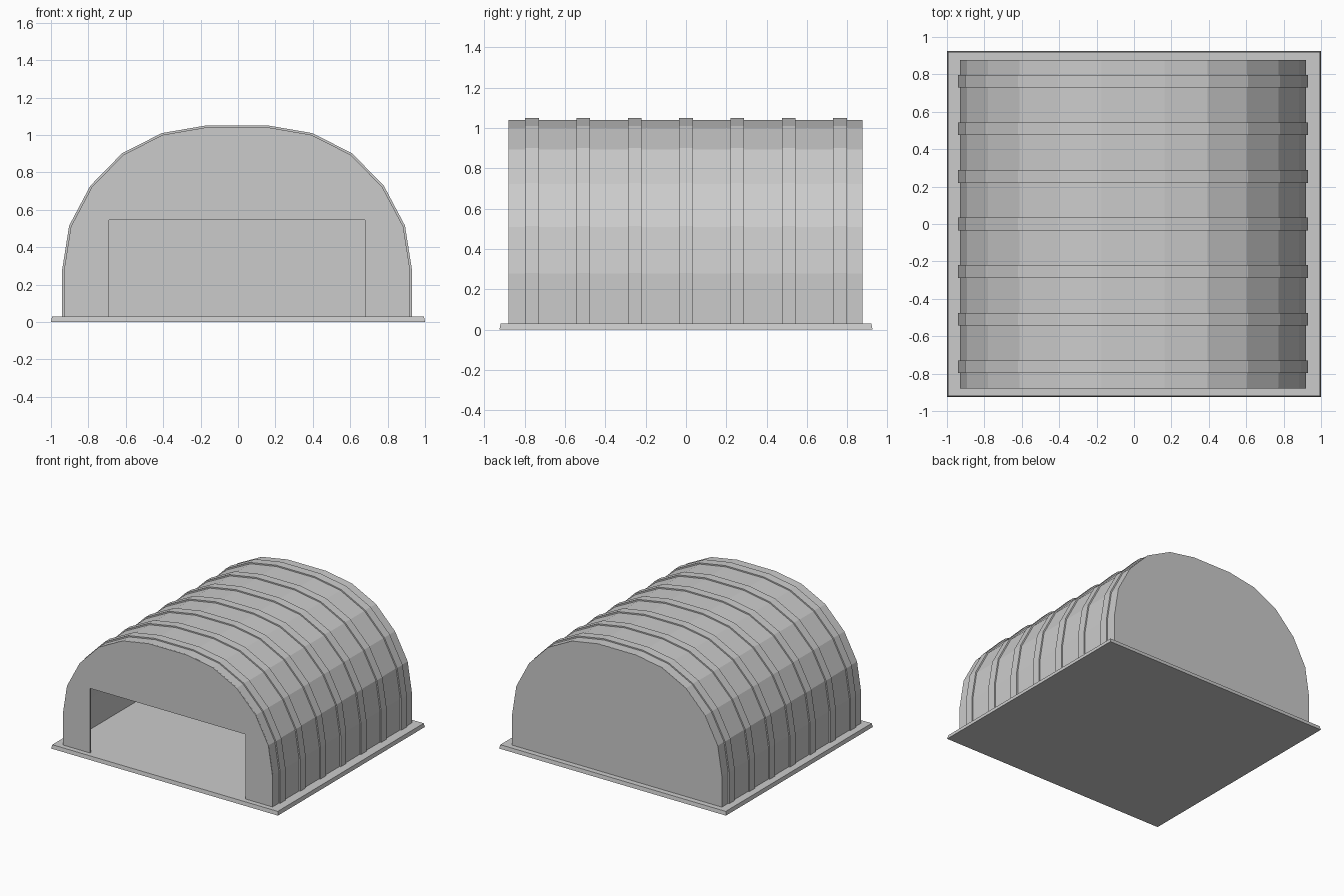
import bpy, bmesh

old = bpy.data.objects.get("Cube")
if old:
    bpy.data.objects.remove(old, do_unlink=True)

grey = bpy.data.materials.new("plain_grey")
grey.use_nodes = True
COLOUR = (0.6, 0.6, 0.6, 1)
grey.diffuse_color = COLOUR
grey.node_tree.nodes["Principled BSDF"].inputs["Base Color"].default_value = COLOUR

FLOOR = 0.03
CENTRE = -0.005
# Right half of the faceted arch, from the floor to the crown
ARCH = [(0.935, FLOOR), (0.935, 0.28), (0.898, 0.515), (0.785, 0.728),
        (0.615, 0.902), (0.402, 1.01), (0.17, 1.05)]


def arch(inset):
    """Arch outline from right foot to left foot, shrunk by an inset."""
    sx, sz = 1 - inset / 0.935, 1 - inset / 1.02
    half = [(x * sx, FLOOR + (z - FLOOR) * sz) for x, z in ARCH]
    left = [(-x, z) for x, z in reversed(half)]
    return [(x + CENTRE, z) for x, z in half + left]


def extrude_profile(name, outline, y0, y1):
    """Solid made by sweeping an x-z outline along y."""
    bm = bmesh.new()
    face = bm.faces.new([bm.verts.new((x, y0, z)) for x, z in outline])
    moved = bmesh.ops.extrude_face_region(bm, geom=[face])["geom"]
    verts = [v for v in moved if isinstance(v, bmesh.types.BMVert)]
    bmesh.ops.translate(bm, verts=verts, vec=(0, y1 - y0, 0))
    bmesh.ops.recalc_face_normals(bm, faces=bm.faces[:])
    mesh = bpy.data.meshes.new(name)
    bm.to_mesh(mesh)
    bm.free()
    mesh.materials.append(grey)
    obj = bpy.data.objects.new(name, mesh)
    bpy.context.collection.objects.link(obj)
    return obj


def band(outer, inner):
    return arch(outer) + arch(inner)[::-1]


# Floor slab with a slightly narrower top
slab = extrude_profile("floor_slab", [(-1, 0), (1, 0), (1, FLOOR), (-1, FLOOR)],
                       -0.925, 0.925)
for v in slab.data.vertices:
    if v.co.z > 0.01:
        v.co.x *= 0.994
        v.co.y *= 0.994

# Roof shell
extrude_profile("roof_shell", band(0.01, 0.02), -0.873, 0.875)

# Raised ribs over the roof
for i in range(-3, 4):
    y = i * 0.2545
    extrude_profile(f"roof_rib_{i + 4}", band(0, 0.012), y - 0.034, y + 0.034)

# Closed back wall
extrude_profile("back_wall", arch(0.0105), 0.864, 0.876)

# Front wall with a wide door opening
DOOR_LEFT, DOOR_RIGHT, DOOR_TOP = 0.68, -0.69, 0.545
opening = [(DOOR_RIGHT, FLOOR), (DOOR_RIGHT, DOOR_TOP),
           (DOOR_LEFT, DOOR_TOP), (DOOR_LEFT, FLOOR)]
extrude_profile("front_wall", arch(0.0105) + opening, -0.879, -0.867)
